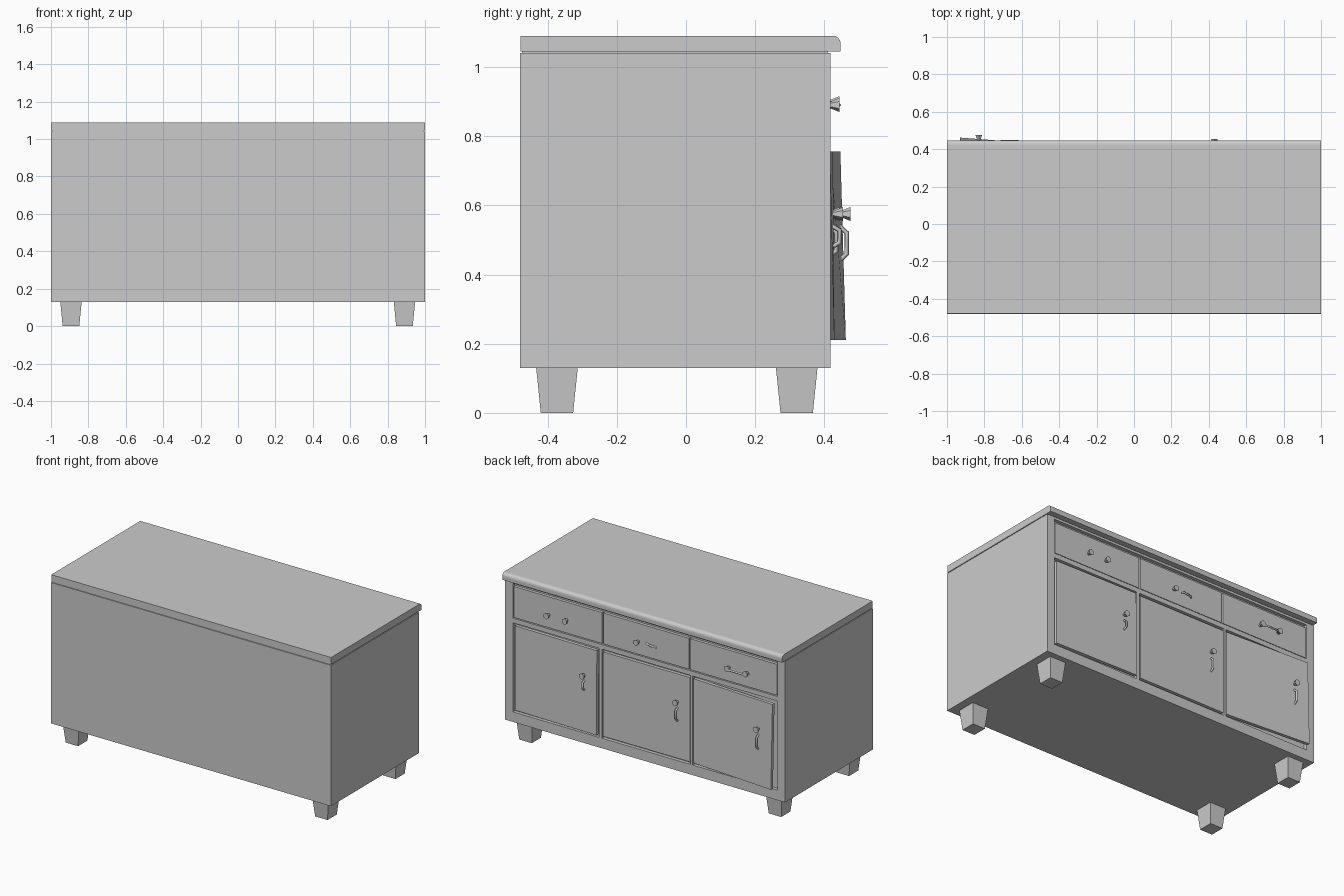
import bpy
import bmesh
from mathutils import Vector, Matrix

cube = bpy.data.objects.get("Cube")
if cube:
    bpy.data.objects.remove(cube, do_unlink=True)

grey = bpy.data.materials.new("plain_grey")
grey.use_nodes = True
grey.diffuse_color = (0.6, 0.6, 0.6, 1)
grey.node_tree.nodes["Principled BSDF"].inputs["Base Color"].default_value = (0.6, 0.6, 0.6, 1)


def finish(name, bm):
    bmesh.ops.recalc_face_normals(bm, faces=bm.faces)
    mesh = bpy.data.meshes.new(name)
    bm.to_mesh(mesh)
    bm.free()
    mesh.materials.append(grey)
    obj = bpy.data.objects.new(name, mesh)
    bpy.context.collection.objects.link(obj)
    return obj


def box(name, x, y, z, taper=1.0):
    """Box from three (low, high) ranges; taper scales the bottom end."""
    bm = bmesh.new()
    bmesh.ops.create_cube(bm, size=1)
    for v in bm.verts:
        k = taper if v.co.z < 0 else 1.0
        v.co = Vector(((x[0] + x[1]) / 2 + v.co.x * (x[1] - x[0]) * k,
                       (y[0] + y[1]) / 2 + v.co.y * (y[1] - y[0]) * k,
                       (z[0] + z[1]) / 2 + v.co.z * (z[1] - z[0])))
    return finish(name, bm)


def knob(name, x, y, z):
    """Small faceted knob whose neck meets the panel at y."""
    bm = bmesh.new()
    turn = Matrix.Rotation(-1.5708, 4, 'X')
    bmesh.ops.create_cone(bm, cap_ends=True, segments=6, radius1=0.008, radius2=0.02,
                          depth=0.03, matrix=Matrix.Translation((x, y + 0.012, z)) @ turn)
    return finish(name, bm)


def bow(name, start, end, lift):
    """Thin bent pull between two points, bulging out of the panel."""
    curve = bpy.data.curves.new(name, 'CURVE')
    curve.dimensions = '3D'
    curve.bevel_depth = 0.007
    curve.bevel_resolution = 0
    curve.use_fill_caps = True
    a, b = Vector(start), Vector(end)
    out = Vector((0, lift, 0))
    path = [a, a.lerp(b, 0.2) + out, a.lerp(b, 0.8) + out, b]
    line = curve.splines.new('POLY')
    line.points.add(len(path) - 1)
    for p, co in zip(line.points, path):
        p.co = (*co, 1)
    curve.materials.append(grey)
    obj = bpy.data.objects.new(name, curve)
    bpy.context.collection.objects.link(obj)


FACE = 0.417   # plane of the door side

# carcass and face frame
box("carcass", (-1, 1), (-0.48, 0.395), (0.13, 1.04))
for name, x0, x1, z0, z1 in [
        ("right_stile", -1, -0.945, 0.13, 1.04), ("left_stile", 0.945, 1, 0.13, 1.04),
        ("bottom_rail", -0.945, 0.945, 0.13, 0.195), ("middle_rail", -0.945, 0.945, 0.77, 0.8),
        ("top_rail", -0.945, 0.945, 1.025, 1.04),
        ("inner_right_stile", -0.34, -0.325, 0.195, 0.77),
        ("inner_left_stile", 0.31, 0.33, 0.195, 0.77)]:
    box(name, (x0, x1), (0.39, FACE), (z0, z1))

# worktop with one rounded long edge
top = box("worktop", (-1, 1), (-0.478, 0.447), (1.045, 1.09))
bm = bmesh.new()
bm.from_mesh(top.data)
edge = [e for e in bm.edges if all(v.co.y > 0.4 and v.co.z > 1.08 for v in e.verts)]
bmesh.ops.bevel(bm, geom=edge, offset=0.022, segments=4, profile=0.5, affect='EDGES')
bm.to_mesh(top.data)
bm.free()
box("worktop_seam", (-0.995, 0.995), (-0.474, 0.41), (1.035, 1.05))

# tapered feet
for side, x in (("right", -0.893), ("left", 0.89)):
    for end, y in (("front", -0.373), ("back", 0.32)):
        box(f"{end}_{side}_foot", (x - 0.057, x + 0.057), (y - 0.06, y + 0.06), (0, 0.13), 0.78)

# drawer fronts
for name, x0, x1 in (("left", 0.31, 0.94), ("middle", -0.31, 0.3), ("right", -0.94, -0.32)):
    box(f"{name}_drawer", (x0, x1), (0.39, 0.414), (0.805, 1.005))

# doors: each swings slightly on its +x edge
for name, x0, x1, opening in (("left", 0.34, 0.93, 0.012), ("middle", -0.32, 0.3, 0.0),
                              ("right", -0.93, -0.345, 0.045)):
    door = box(f"{name}_door", (x0, x1), (0.396, FACE), (0.21, 0.755))
    for v in door.data.vertices:
        if v.co.x < (x0 + x1) / 2:
            v.co.y += opening * (1.0 if v.co.z < 0.5 else 0.65)

# drawer pulls
for i, x in enumerate((0.69, 0.56, 0.05)):
    knob(f"drawer_knob_{i + 1}", x, 0.416, 0.89)
bow("middle_drawer_pull", (-0.01, 0.415, 0.895), (-0.08, 0.415, 0.885), 0.01)
bow("right_drawer_pull", (-0.59, 0.41, 0.89), (-0.74, 0.41, 0.89), 0.032)
knob("right_drawer_knob_1", -0.6, 0.416, 0.895)
knob("right_drawer_knob_2", -0.73, 0.416, 0.895)

# door pulls
for name, x, y, low in (("left", 0.43, 0.427, 0.48), ("middle", -0.23, FACE, 0.45),
                        ("right", -0.83, 0.448, 0.44)):
    knob(f"{name}_door_knob", x, y, 0.575)
    bow(f"{name}_door_pull", (x, y - 0.005, 0.54), (x, y - 0.005, low), 0.022)
